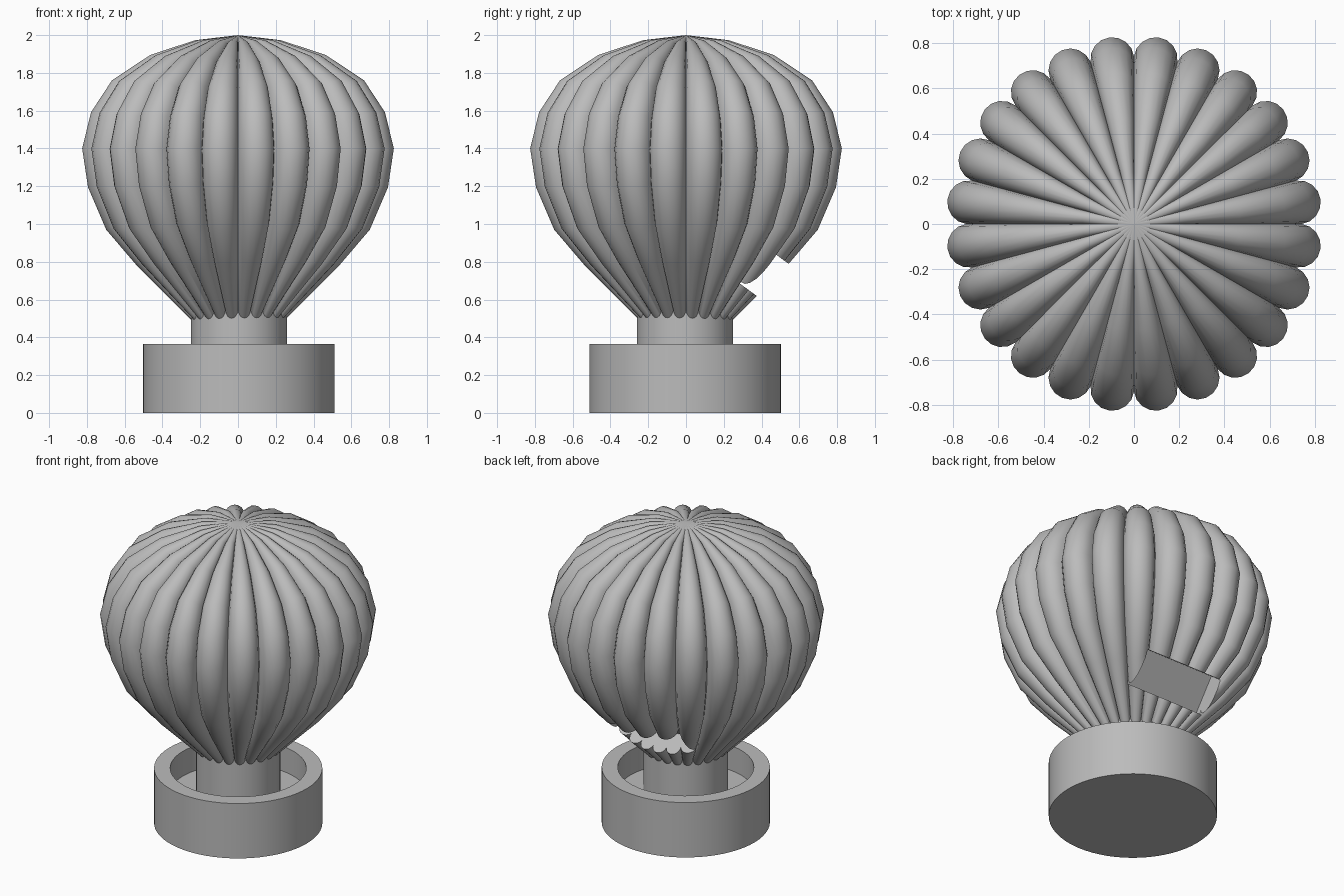
import bpy, bmesh, math
from mathutils import Vector

if "Cube" in bpy.data.objects:
    bpy.data.objects.remove(bpy.data.objects["Cube"], do_unlink=True)

GREY = (0.5, 0.5, 0.5, 1)
grey = bpy.data.materials.new("plain grey")
grey.use_nodes = True
grey.diffuse_color = GREY
grey.node_tree.nodes["Principled BSDF"].inputs["Base Color"].default_value = GREY


def finish(name, bm):
    """Turn a bmesh into a linked object with outward normals."""
    bmesh.ops.recalc_face_normals(bm, faces=bm.faces)
    mesh = bpy.data.meshes.new(name)
    bm.to_mesh(mesh)
    bm.free()
    mesh.materials.append(grey)
    obj = bpy.data.objects.new(name, mesh)
    bpy.context.collection.objects.link(obj)
    return obj


def smooth(obj, degrees):
    bpy.ops.object.select_all(action='DESELECT')
    obj.select_set(True)
    bpy.context.view_layer.objects.active = obj
    bpy.ops.object.shade_smooth_by_angle(angle=math.radians(degrees))


def lathe(name, profile, sides=64):
    """Spin an (r, z) profile that starts and ends on the axis."""
    bm = bmesh.new()
    verts = [bm.verts.new((r, 0, z)) for r, z in profile]
    edges = [bm.edges.new(pair) for pair in zip(verts, verts[1:])]
    bmesh.ops.spin(bm, geom=verts + edges, cent=(0, 0, 0), axis=(0, 0, 1),
                   angle=math.tau, steps=sides)
    bmesh.ops.remove_doubles(bm, verts=bm.verts, dist=0.0005)
    obj = finish(name, bm)
    obj.location = (0.005, -0.005, 0)
    smooth(obj, 30)
    return obj


# Round tray with a raised rim, and the neck standing in it
lathe("base_tray", [(0, 0), (0.507, 0), (0.507, 0.365), (0.41, 0.365),
                    (0.41, 0.2), (0, 0.2)])
lathe("neck", [(0, 0.19), (0.254, 0.19), (0.254, 0.54), (0, 0.54)])

# Ribbed envelope: each rib is a half round swept down the crest profile
RIBS, STEPS = 24, 8
HALF = math.pi / RIBS
CREST = [(0, 2), (0.228, 1.973), (0.466, 1.894), (0.667, 1.761), (0.778, 1.592),
         (0.825, 1.4), (0.794, 1.194), (0.698, 0.97), (0.54, 0.785), (0.25, 0.495)]
crest = [Vector((r / math.cos(HALF), z)) for r, z in CREST]

bm = bmesh.new()
rings = []
for i in range(1, len(crest)):
    ahead = crest[min(i + 1, len(crest) - 1)]
    slope = (ahead - crest[i - 1]).normalized()
    normal = Vector((-slope.y, slope.x))
    valley = crest[i].x / (math.cos(HALF) + math.sin(HALF) * normal.x)
    width = valley * math.sin(HALF)
    ring = []
    for rib in range(RIBS):
        a = (2 * rib + 1) * HALF
        for s in range(STEPS):
            phi = math.pi * s / STEPS
            lift = width * math.sin(phi)
            radial = valley * math.cos(HALF) + lift * normal.x
            side = -width * math.cos(phi)
            z = crest[i].y + (lift - width) * normal.y
            ring.append(bm.verts.new((radial * math.cos(a) - side * math.sin(a),
                                      radial * math.sin(a) + side * math.cos(a), z)))
    rings.append(ring)
count = RIBS * STEPS
pole = bm.verts.new((0, 0, 2))
foot = bm.verts.new((0, 0, rings[-1][0].co.z))
for k in range(count):
    n = (k + 1) % count
    bm.faces.new((pole, rings[0][k], rings[0][n]))
    bm.faces.new((foot, rings[-1][n], rings[-1][k]))
    for upper, lower in zip(rings, rings[1:]):
        bm.faces.new((upper[k], lower[k], lower[n], upper[n]))
envelope = finish("envelope", bm)

# Tilted rectangular recess in the lower back of the envelope
bm = bmesh.new()
low, high = Vector((0, 0.245, 0.714)), Vector((0, 0.385, 0.905))
out = Vector((0, 0.82, -0.6)) * 0.5
section = [low, high, high + out, low + out]
face = bm.faces.new([bm.verts.new(p + Vector((-0.285, 0, 0))) for p in section])
extruded = bmesh.ops.extrude_face_region(bm, geom=[face])["geom"]
bmesh.ops.translate(bm, vec=(0.57, 0, 0),
                    verts=[g for g in extruded if isinstance(g, bmesh.types.BMVert)])
cutter = finish("recess_cutter", bm)
cutter.hide_render = True

cut = envelope.modifiers.new("recess", 'BOOLEAN')
cut.operation = 'DIFFERENCE'
cut.solver = 'EXACT'
cut.object = cutter
bpy.context.view_layer.update()
graph = bpy.context.evaluated_depsgraph_get()
carved = bpy.data.meshes.new_from_object(envelope.evaluated_get(graph))
envelope.modifiers.clear()
envelope.data = carved
bpy.data.objects.remove(cutter, do_unlink=True)
smooth(envelope, 32)
